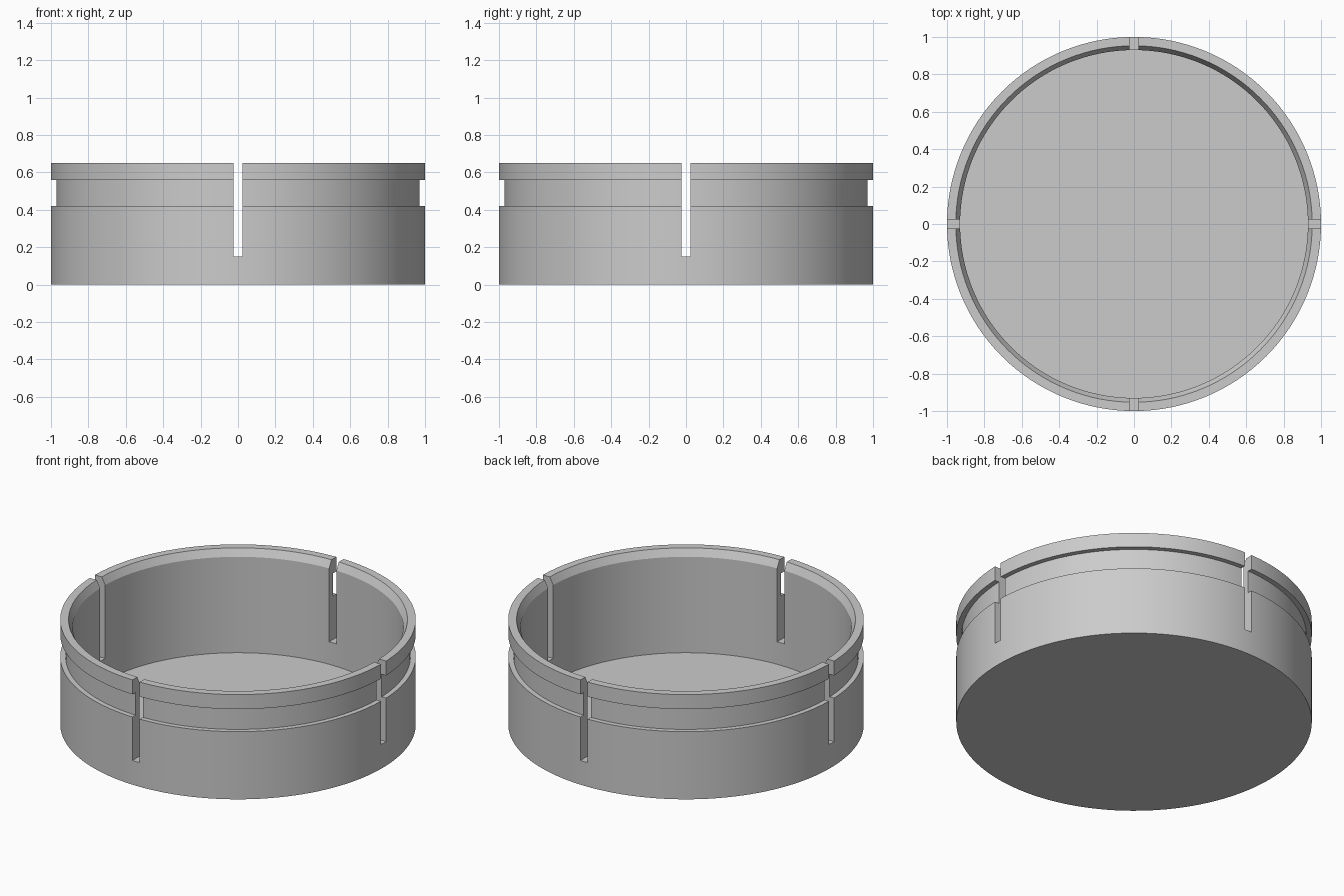
import bpy, bmesh, math
from mathutils import Matrix

cube = bpy.data.objects.get("Cube")
if cube:
    bpy.data.objects.remove(cube, do_unlink=True)

SEGMENTS = 128
HEIGHT = 0.65
SLOT_BOTTOM, SLOT_WIDTH = 0.15, 0.05

grey = bpy.data.materials.new("plain grey")
grey.use_nodes = True
colour = (0.6, 0.6, 0.6, 1)
grey.diffuse_color = colour
grey.node_tree.nodes["Principled BSDF"].inputs["Base Color"].default_value = colour


def add_object(name, bm):
    bmesh.ops.recalc_face_normals(bm, faces=bm.faces)
    mesh = bpy.data.meshes.new(name)
    bm.to_mesh(mesh)
    bm.free()
    mesh.materials.append(grey)
    obj = bpy.data.objects.new(name, mesh)
    bpy.context.collection.objects.link(obj)
    return obj


# Cup: wall profile (radius, height) with outer groove and chamfered lip
profile = [(0, 0), (1, 0), (1, 0.42), (0.97, 0.42), (0.97, 0.56), (1, 0.56),
           (1, HEIGHT), (0.953, HEIGHT), (0.93, 0.605), (0.93, 0.01), (0, 0.01)]
bm = bmesh.new()
verts = [bm.verts.new((r, 0, z)) for r, z in profile]
edges = [bm.edges.new(pair) for pair in zip(verts, verts[1:])]
bmesh.ops.spin(bm, geom=verts + edges, cent=(0, 0, 0), axis=(0, 0, 1),
               angle=math.tau, steps=SEGMENTS, use_duplicate=False)
bmesh.ops.remove_doubles(bm, verts=bm.verts, dist=1e-4)
cup = add_object("slotted_cup", bm)

# Four slots through the wall, cut by one crossed pair of bars
for i in range(2):
    bm = bmesh.new()
    top = HEIGHT + 0.1
    size = Matrix.Diagonal((2.4, SLOT_WIDTH, top - SLOT_BOTTOM, 1))
    place = Matrix.Translation((0, 0, (top + SLOT_BOTTOM) / 2))
    bmesh.ops.create_cube(bm, size=1,
                          matrix=place @ Matrix.Rotation(i * math.pi / 2, 4, "Z") @ size)
    cutter = add_object("slot_cutter", bm)
    cutter.hide_render = True
    cut = cup.modifiers.new("slot", "BOOLEAN")
    cut.operation, cut.solver, cut.object = "DIFFERENCE", "EXACT", cutter
    bpy.ops.object.select_all(action="DESELECT")
    cup.select_set(True)
    bpy.context.view_layer.objects.active = cup
    bpy.ops.object.modifier_apply(modifier=cut.name)
    bpy.data.objects.remove(cutter, do_unlink=True)

bpy.ops.object.shade_smooth_by_angle(angle=math.radians(20))
